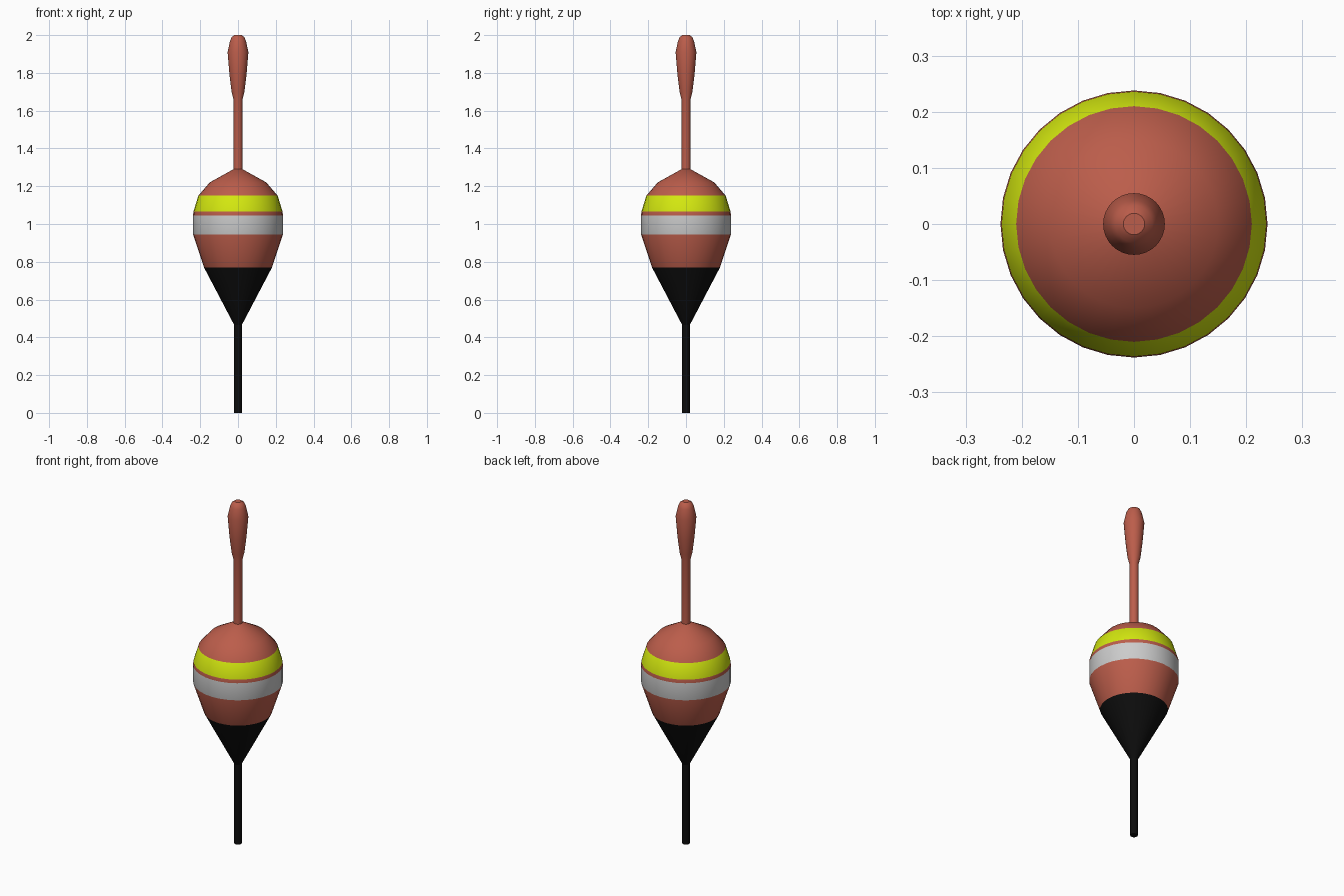
import bpy, bmesh, math

if "Cube" in bpy.data.objects:
    bpy.data.objects.remove(bpy.data.objects["Cube"])

SIDES = 32


def material(name, rgb):
    m = bpy.data.materials.new(name)
    m.diffuse_color = (*rgb, 1)
    m.use_nodes = True
    m.node_tree.nodes["Principled BSDF"].inputs["Base Color"].default_value = m.diffuse_color
    return m


MATS = {
    "red": material("red", (0.50, 0.11, 0.07)),
    "black": material("black", (0.004, 0.004, 0.004)),
    "white": material("white", (0.60, 0.60, 0.60)),
    "yellow": material("yellow", (0.65, 0.80, 0.005)),
}


def lathe(name, profile):
    """Revolve (radius, z, colour of the ring above) points, capping both ends."""
    colours = list(dict.fromkeys(p[2] for p in profile))
    bm = bmesh.new()
    rings = [[bm.verts.new((r * math.cos(2 * math.pi * i / SIDES),
                            r * math.sin(2 * math.pi * i / SIDES), z))
              for i in range(SIDES)] for r, z, _ in profile]
    for lower, upper, point in zip(rings, rings[1:], profile):
        for i in range(SIDES):
            j = (i + 1) % SIDES
            f = bm.faces.new((lower[i], lower[j], upper[j], upper[i]))
            f.material_index = colours.index(point[2])
    bm.faces.new(rings[0][::-1]).material_index = colours.index(profile[0][2])
    bm.faces.new(rings[-1]).material_index = colours.index(profile[-1][2])
    mesh = bpy.data.meshes.new(name)
    bm.to_mesh(mesh)
    bm.free()
    for c in colours:
        mesh.materials.append(MATS[c])
    obj = bpy.data.objects.new(name, mesh)
    bpy.context.collection.objects.link(obj)
    bpy.ops.object.select_all(action='DESELECT')
    obj.select_set(True)
    bpy.context.view_layer.objects.active = obj
    bpy.ops.object.shade_smooth_by_angle(angle=math.radians(35))
    return obj


# Thin rod under the float
lathe("lower_stem", [(0.02, 0, "black"), (0.02, 0.48, "black")])

# Teardrop body with painted bands
lathe("float_body", [
    (0.02, 0.465, "black"), (0.18, 0.77, "red"), (0.238, 0.945, "white"),
    (0.238, 1.045, "red"), (0.236, 1.065, "yellow"), (0.21, 1.15, "red"),
    (0.15, 1.22, "red"), (0.024, 1.29, "red")])

# Antenna with swollen tip
lathe("antenna", [
    (0.024, 1.28, "red"), (0.024, 1.66, "red"), (0.034, 1.70, "red"),
    (0.045, 1.79, "red"), (0.055, 1.91, "red"), (0.042, 1.97, "red"),
    (0.033, 1.99, "red"), (0.019, 2.0, "red")])
